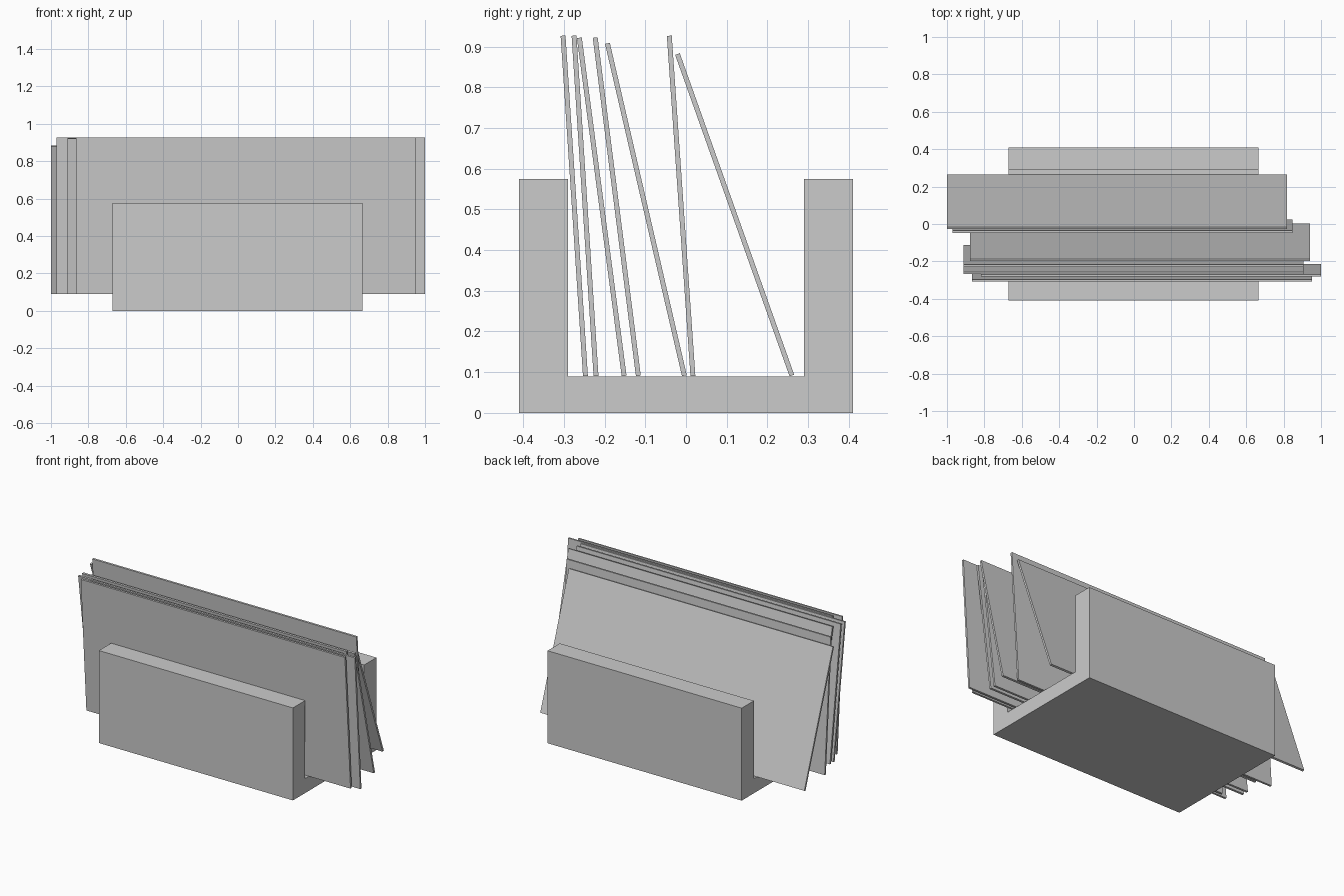
import bpy
import math

cube = bpy.data.objects.get("Cube")
if cube:
    bpy.data.objects.remove(cube, do_unlink=True)

# Single flat grey
grey = bpy.data.materials.new("light_grey")
grey.use_nodes = True
colour = (0.6, 0.6, 0.6, 1)
grey.diffuse_color = colour
grey.node_tree.nodes["Principled BSDF"].inputs["Base Color"].default_value = colour


def extrude_profile(name, profile, x0, x1):
    """Closed (y, z) outline swept along x from x0 to x1."""
    n = len(profile)
    verts = [(x, y, z) for x in (x0, x1) for y, z in profile]
    faces = [list(reversed(range(n))), list(range(n, 2 * n))]
    faces += [(i, (i + 1) % n, n + (i + 1) % n, n + i) for i in range(n)]
    mesh = bpy.data.meshes.new(name)
    mesh.from_pydata(verts, [], faces)
    mesh.materials.append(grey)
    obj = bpy.data.objects.new(name, mesh)
    bpy.context.collection.objects.link(obj)
    return obj


# U-shaped holder
OUT, INN, FLOOR, TOP = 0.41, 0.29, 0.09, 0.575
half = [(OUT, 0), (OUT, TOP), (INN, TOP), (INN, FLOOR)]
extrude_profile("holder", half + [(-y, z) for y, z in reversed(half)], -0.67, 0.665)

# Leaning cards: left end x, bottom y, top y
WIDTH, HEIGHT, THICK = 1.817, 0.838, 0.012
cards = [
    (-0.866, -0.247, -0.302),
    (-0.817, -0.221, -0.275),
    (-0.912, -0.152, -0.262),
    (-0.912, -0.117, -0.223),
    (-0.876, -0.004, -0.193),
    (-0.970, 0.017, -0.041),
    (-1.000, 0.260, -0.021),
]
h, t = HEIGHT / 2, THICK / 2
section = [(t, -h), (t, h), (-t, h), (-t, -h)]
for i, (x, bottom, top) in enumerate(cards, 1):
    card = extrude_profile(f"card_{i}", section, x, x + WIDTH)
    lean = math.asin((bottom - top) / HEIGHT)
    card.rotation_euler.x = lean
    rise = h * math.cos(lean) + t * math.sin(lean)
    card.location = (0, (bottom + top) / 2, FLOOR + rise)
